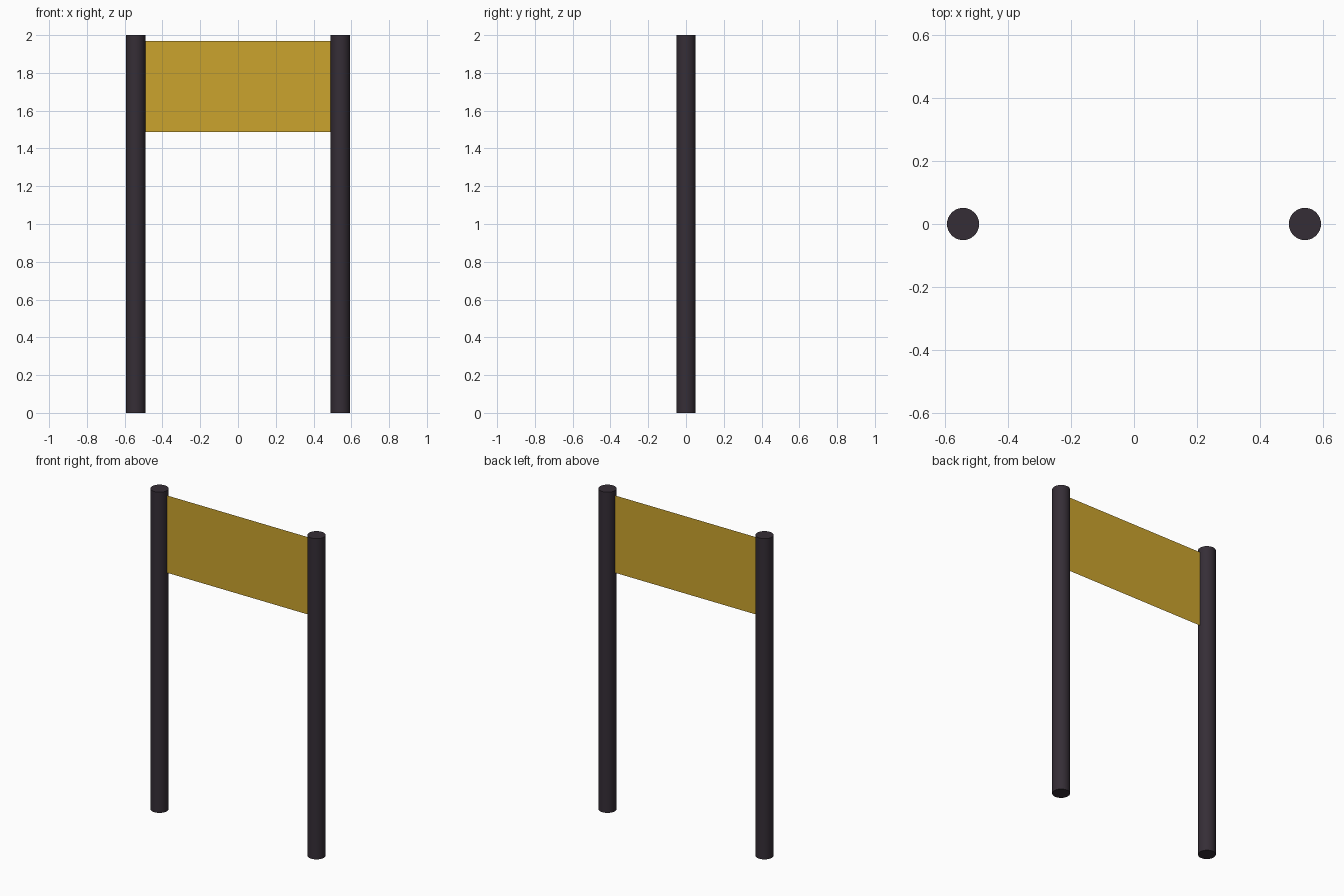
import bpy, math

if "Cube" in bpy.data.objects:
    bpy.data.objects.remove(bpy.data.objects["Cube"])


def material(name, rgb):
    m = bpy.data.materials.new(name)
    m.diffuse_color = (*rgb, 1.0)
    m.use_nodes = True
    m.node_tree.nodes["Principled BSDF"].inputs["Base Color"].default_value = m.diffuse_color
    return m


dark = material("dark post", (0.036, 0.027, 0.037))
yellow = material("mustard panel", (0.60, 0.37, 0.027))

POST_X, RADIUS, HEIGHT = 0.542, 0.051, 2.0

# Two round posts
for side, name in ((-1, "left_post"), (1, "right_post")):
    bpy.ops.mesh.primitive_cylinder_add(vertices=32, radius=RADIUS, depth=HEIGHT,
                                        location=(side * POST_X, 0, HEIGHT / 2))
    post = bpy.context.object
    post.name = name
    post.data.materials.append(dark)
    bpy.ops.object.shade_smooth_by_angle(angle=math.radians(30))

# Flat sign sheet stretched between the posts
z0, z1 = 1.488, 1.97
w = POST_X - RADIUS + 0.001
mesh = bpy.data.meshes.new("sign_panel")
mesh.from_pydata([(-w, 0, z0), (w, 0, z0), (w, 0, z1), (-w, 0, z1)], [], [(0, 1, 2, 3)])
panel = bpy.data.objects.new("sign_panel", mesh)
bpy.context.collection.objects.link(panel)
mesh.materials.append(yellow)
